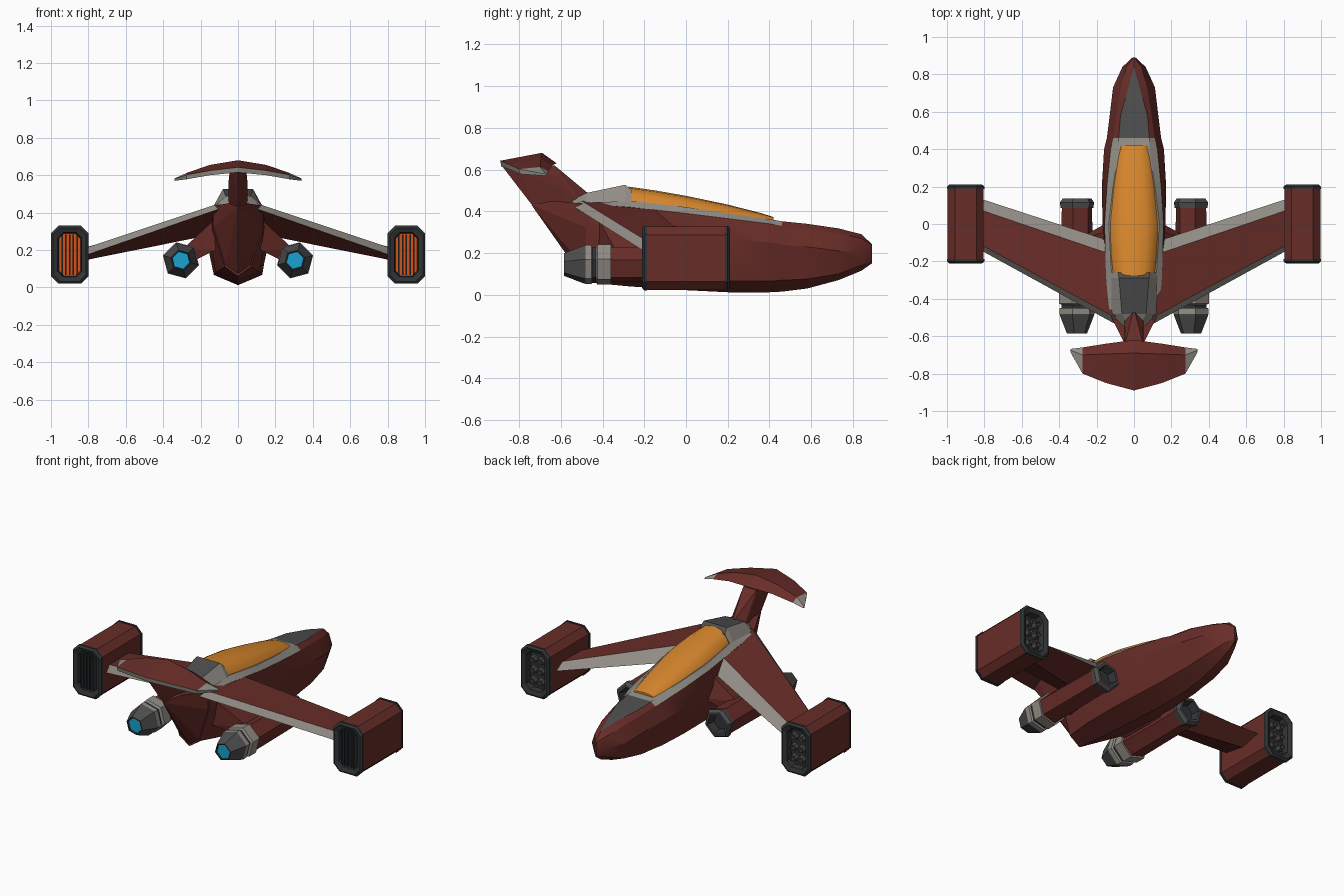
import bpy, bmesh
from math import sin, cos, pi, radians

if "Cube" in bpy.data.objects:
    bpy.data.objects.remove(bpy.data.objects["Cube"])

COLORS = {"red": (.14, .026, .021), "grey": (.29, .27, .24), "dark": (.075, .075, .075),
          "black": (.03, .033, .036), "canopy": (.68, .24, .025),
          "glow": (.65, .085, .01), "cyan": (.01, .36, .62)}
NAMES = list(COLORS)
for n, c in COLORS.items():
    bpy.data.materials.new(n).diffuse_color = (*c, 1)


def finish(name, bm, mirror=False, smooth=0):
    bmesh.ops.remove_doubles(bm, verts=bm.verts, dist=1e-4)
    bmesh.ops.recalc_face_normals(bm, faces=bm.faces)
    me = bpy.data.meshes.new(name)
    bm.to_mesh(me)
    bm.free()
    for n in NAMES:
        me.materials.append(bpy.data.materials[n])
    if smooth:
        me.shade_smooth()
        me.set_sharp_from_angle(angle=radians(smooth))
    ob = bpy.data.objects.new(name, me)
    bpy.context.collection.objects.link(ob)
    if mirror:
        ob.modifiers.new("mirror", "MIRROR")
    return ob


def loft(name, rings, mat, caps=("red", "red"), **kw):
    """Skin closed rings; mat(i, j) names the material of segment j after ring i."""
    bm = bmesh.new()
    vs = [[bm.verts.new(p) for p in r] for r in rings]
    n = len(rings[0])
    for i in range(len(vs) - 1):
        for j in range(n):
            k = (j + 1) % n
            f = bm.faces.new((vs[i][j], vs[i][k], vs[i + 1][k], vs[i + 1][j]))
            f.material_index = NAMES.index(mat(i, j))
    for ring, m in zip((vs[0], vs[-1]), caps):
        bm.faces.new(ring).material_index = NAMES.index(m)
    return finish(name, bm, **kw)


def hull(name, pts, mat="red", both=True, **kw):
    """Convex solid; points are repeated on the other side when both is set."""
    bm = bmesh.new()
    for x, y, z in pts:
        for s in ((1, -1) if both and x else (1,)):
            bm.verts.new((s * x, y, z))
    r = bmesh.ops.convex_hull(bm, input=bm.verts)
    bmesh.ops.delete(bm, geom=[v for v in set(r["geom_interior"]) if isinstance(v, bmesh.types.BMVert)], context="VERTS")
    for f in bm.faces:
        f.material_index = NAMES.index(mat)
    return finish(name, bm, **kw)


# Fuselage: y, keel z, then half width and z of lower, middle, deck edge, inner deck
STATIONS = [
    (.89, .15, .004, .16, .008, .20, .004, .24, .0, .243),
    (.84, .115, .04, .14, .062, .205, .04, .27, .0, .29),
    (.73, .07, .08, .10, .112, .21, .07, .295, .03, .318),
    (.58, .03, .10, .075, .13, .23, .095, .315, .072, .34),
    (.46, .015, .11, .07, .145, .24, .11, .33, .082, .352),
    (.40, .012, .115, .065, .16, .25, .125, .34, .082, .362),
    (.20, .012, .125, .065, .172, .27, .145, .365, .112, .39),
    (.0, .022, .13, .07, .168, .29, .158, .39, .135, .42),
    (-.27, .04, .12, .08, .152, .31, .15, .42, .12, .45),
    (-.48, .06, .07, .11, .135, .32, .135, .435, .075, .455)]


def hull_ring(s):
    y, zb, *p = s
    half = [(p[k], y, p[k + 1]) for k in range(0, 8, 2)]
    return [(0, y, zb)] + half + [(-a, b, c) for a, b, c in reversed(half)]


def hull_mat(i, j):
    if j == 4:
        return "dark" if i < 4 else "grey"
    return "grey" if j in (3, 5) and i >= 4 else "red"


loft("fuselage", [hull_ring(s) for s in STATIONS], hull_mat, smooth=25)

# Canopy bubble: y, half width, edge z, crown z
ARCH = [(-1, 0), (-.85, .5), (-.5, .9), (0, 1), (.5, .9), (.85, .5), (1, 0)]
CANOPY = [(.42, .072, .355, .372), (.36, .085, .365, .391), (.2, .107, .39, .432),
          (.0, .128, .418, .474), (-.15, .124, .435, .5), (-.275, .112, .448, .518)]
loft("canopy", [[(a * w, y, z + b * (t - z)) for a, b in ARCH] for y, w, z, t in CANOPY],
     lambda i, j: "canopy", ("canopy", "canopy"), smooth=40)

# Spine behind the canopy, with a dark top panel
SPINE = [(-.26, .125, .44, .085, .50), (-.29, .125, .445, .08, .527),
         (-.48, .12, .44, .065, .487), (-.545, .06, .44, .03, .455)]
loft("spine", [[(-w, y, z), (-v, y, t), (v, y, t), (w, y, z)] for y, w, z, v, t in SPINE],
     lambda i, j: "dark" if j == 1 and i < 2 else "grey", ("dark", "grey"))

# Tail cone and fin
hull("tail_cone", [(.135, -.47, .435), (.135, -.47, .32), (.07, -.47, .11), (0, -.47, .06),
                   (0, -.585, .21), (0, -.74, .43), (.05, -.64, .45)])
hull("tail_fin", [(.05, -.5, .44), (0, -.45, .47), (0, -.73, .42), (.05, -.62, .57),
                  (.045, -.63, .62), (.03, -.8, .62), (0, -.88, .615)])

# T-tail: sections of front, crown, rear top, rear bottom
STAB = [(0, [(-.62, .63), (-.69, .68), (-.89, .642), (-.885, .615)]),
        (.15, [(-.64, .62), (-.695, .655), (-.85, .625), (-.845, .6)]),
        (.275, [(-.66, .592), (-.7, .612), (-.8, .602), (-.795, .578)]),
        (.34, [(-.668, .574), (-.675, .582), (-.685, .58), (-.68, .57)])]
secs = [(-x, p) for x, p in reversed(STAB[1:])] + STAB
loft("tail_plane", [[(x, y, z) for y, z in p] for x, p in secs],
     lambda i, j: "grey" if j == 2 or i in (0, 5) else "red", ("grey", "grey"))

# Wings: leading edge, strip, rear top, rear bottom, belly
WING = [(.10, [(-.10, .34), (-.17, .425), (-.5, .45), (-.535, .42), (-.32, .29)]),
        (.82, [(.135, .175), (.075, .212), (-.11, .21), (-.14, .17), (0, .145)])]
loft("wing", [[(x, y, z) for y, z in p] for x, p in WING],
     lambda i, j: "grey" if j in (0, 2) else "red", mirror=True)

# Wing tip pods: chamfered box rings of y and inset
def pod_ring(y, d):
    a, b, c = .1 - d, .155 - d, .04 - d * .3
    return [(.9 + u, y, .175 + v) for u, v in
            ((a, b - c), (a - c, b), (c - a, b), (-a, b - c), (-a, c - b), (c - a, -b), (a - c, -b), (a, c - b))]


end = [(.165, .042), (.2, .036), (.21, .012), (.2, 0), (.188, 0), (.188, .004)]
rings = end + [(-y, d) for y, d in reversed(end)]
loft("wing_pod", [pod_ring(*r) for r in rings], lambda i, j: "red" if i == 5 else "black",
     ("black", "glow"), mirror=True)


def box(name, x, y, z, m):
    hull(name, [(a, b, c) for a in x for b in y for c in z], m, both=False, mirror=True)


for k in range(5):
    x = .9 + (k - 2) * .02
    box(f"vent_slat_{k}", (x - .004, x + .004), (-.203, -.16), (.066, .284), "black")


def disc(cx, cz, y, r, n=6, tilt=0):
    return [(cx + r * cos(2 * pi * k / n + tilt), y, cz + r * sin(2 * pi * k / n + tilt)) for k in range(n)]


# Launcher tubes in the nose end of each pod
for k in range(6):
    cx, cz = .9 + (k % 2 - .5) * .052, .175 + (k // 2 - 1) * .066
    loft(f"launch_tube_{k}", [disc(cx, cz, y, r) for y, r in ((.16, .023), (.197, .02), (.197, .012), (.175, .01))],
         lambda i, j: "dark", ("dark", "black"), mirror=True)

# Engines: y, radius, colour of the band that follows
ENGINE = [(.09, .05, "black"), (.135, .066, "dark"), (.135, .08, "dark"), (.115, .095, "dark"),
          (.085, .09, "dark"), (.085, .084, "red"), (-.36, .088, "grey"), (-.36, .1, "grey"),
          (-.425, .1, "grey"), (-.432, .085, "black"), (-.447, .085, "grey"), (-.452, .096, "grey"),
          (-.482, .096, "dark"), (-.495, .092, "dark"), (-.585, .056, "black"), (-.585, .05, "black"),
          (-.575, .048, "cyan")]
loft("engine", [disc(.305, .145, y, r, 6, radians(15)) for y, r, m in ENGINE],
     lambda i, j: ENGINE[i][2], ("black", "cyan"), mirror=True)

# Engine struts
hull("engine_strut", [(.12, .02, .22), (.12, -.42, .2), (.13, -.04, .36), (.13, -.42, .36), (.2, -.06, .28),
                      (.3, -.08, .2), (.3, -.33, .2), (.26, -.06, .13), (.26, -.33, .13)],
     both=False, mirror=True)

for m in bpy.data.materials:
    if m.users and not m.is_grease_pencil:
        m.use_nodes = True
        m.node_tree.nodes["Principled BSDF"].inputs["Base Color"].default_value = m.diffuse_color
